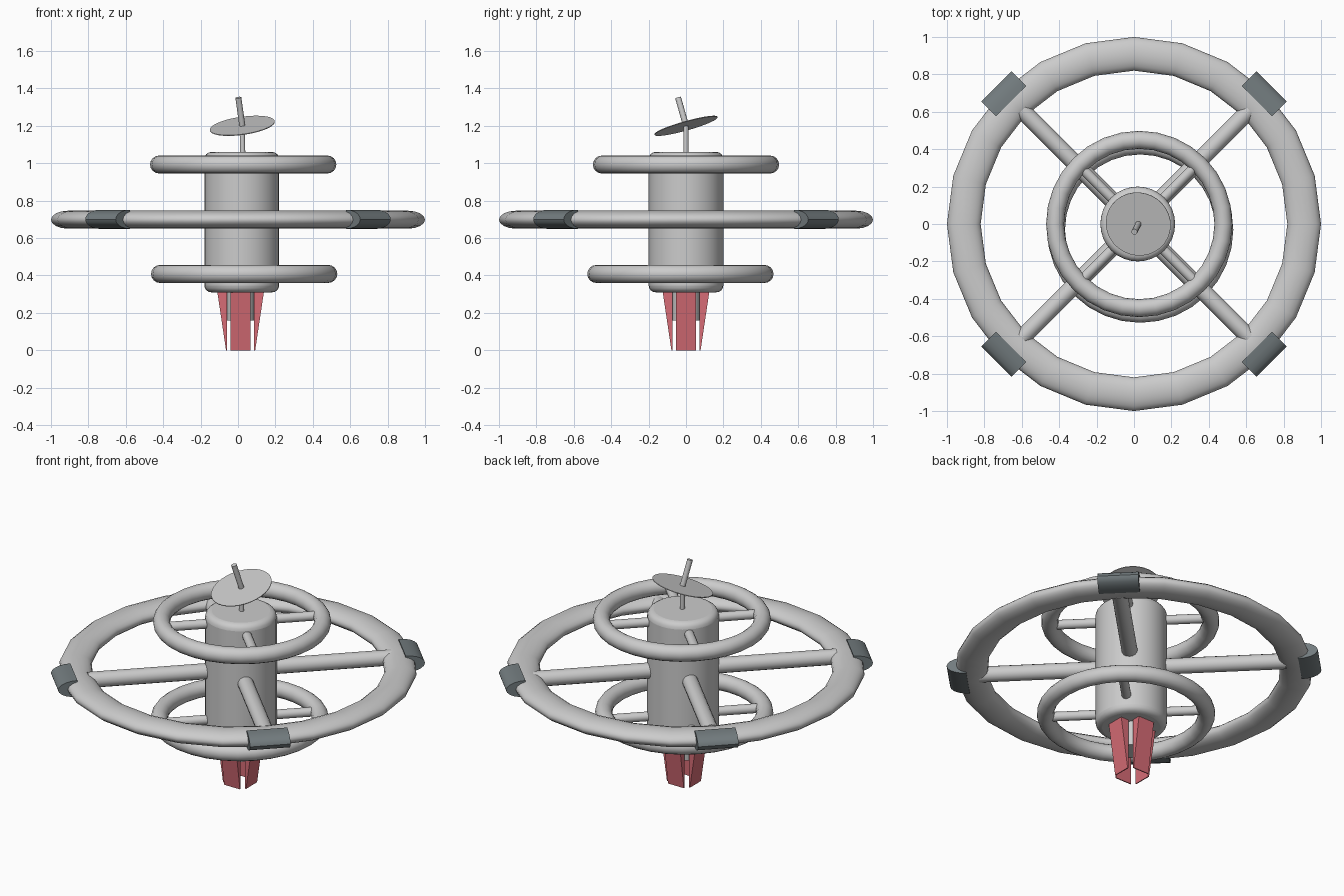
import bpy, bmesh
from math import sin, cos, pi, radians
from mathutils import Vector

if "Cube" in bpy.data.objects:
    bpy.data.objects.remove(bpy.data.objects["Cube"])


def material(name, rgb):
    m = bpy.data.materials.new(name)
    m.diffuse_color = (*rgb, 1)
    m.use_nodes = True
    m.node_tree.nodes["Principled BSDF"].inputs["Base Color"].default_value = m.diffuse_color
    return m


RED = material("red", (0.68, 0.15, 0.18))
DARK = material("dark_grey", (0.17, 0.20, 0.21))


def smooth(ob):
    bpy.ops.object.select_all(action='DESELECT')
    ob.select_set(True)
    bpy.context.view_layer.objects.active = ob
    bpy.ops.object.shade_smooth_by_angle(angle=radians(35))


def finish(name, bm, mat=None, smoothed=True):
    bmesh.ops.recalc_face_normals(bm, faces=bm.faces[:])
    me = bpy.data.meshes.new(name)
    bm.to_mesh(me)
    bm.free()
    ob = bpy.data.objects.new(name, me)
    bpy.context.collection.objects.link(ob)
    if mat:
        me.materials.append(mat)
    if smoothed:
        smooth(ob)
    return ob


def rod(name, a, b, r, sides=16):
    a, b = Vector(a), Vector(b)
    bpy.ops.mesh.primitive_cylinder_add(vertices=sides, radius=r, depth=(b - a).length,
                                        location=(a + b) / 2)
    ob = bpy.context.object
    ob.name = name
    ob.rotation_euler = (b - a).to_track_quat('Z', 'Y').to_euler()
    smooth(ob)
    return ob


def ring(name, centre, major, half_w, half_h, segs):
    bpy.ops.mesh.primitive_torus_add(major_radius=major, minor_radius=half_w,
                                     major_segments=segs, minor_segments=16, location=centre)
    ob = bpy.context.object
    ob.name = name
    ob.scale.z = half_h / half_w
    smooth(ob)


def spokes(name, centre, length, r):
    c = Vector(centre)
    for i in range(4):
        a = pi / 4 + i * pi / 2
        d = Vector((cos(a), sin(a), 0))
        rod(f"{name}_{i + 1}", c + d * 0.1, c + d * length, r)


def prism(name, profile, width, centre, angle, mat, smoothed):
    """Extrude a (radial, z) profile sideways, then turn it about the centre."""
    bm = bmesh.new()
    face = bm.faces.new([bm.verts.new((r, -width / 2, z)) for r, z in profile])
    new = bmesh.ops.extrude_face_region(bm, geom=[face])["geom"]
    bmesh.ops.translate(bm, vec=(0, width, 0),
                        verts=[v for v in new if isinstance(v, bmesh.types.BMVert)])
    ob = finish(name, bm, mat, smoothed)
    ob.location = centre
    ob.rotation_euler.z = angle


# Central hub with rounded ends
hub = rod("hub", (0.02, 0, 0.31), (0.02, 0, 1.06), 0.2, 32)
bev = hub.modifiers.new("rounded_ends", 'BEVEL')
bev.width = 0.037
bev.segments = 4
bev.limit_method = 'ANGLE'
bev.angle_limit = radians(60)

# Large flattened ring with thick spokes
ring("outer_ring", (0, 0, 0.698), 0.91, 0.09, 0.048, 24)
spokes("outer_spoke", (0.01, 0, 0.698), 0.86, 0.045)

# Two smaller rings, slightly offset
for label, c in (("upper", (0.028, 0, 0.993)), ("lower", (0.033, -0.03, 0.408))):
    ring(label + "_ring", c, 0.45, 0.048, 0.048, 32)
    spokes(label + "_spoke", (0.02, c[1] / 2, c[2]), 0.45, 0.027)

# Dark rounded docking pads on the outer ring
arc = [(0.93 + 0.11 * sin(pi * k / 10), 0.7 - 0.051 * cos(pi * k / 10)) for k in range(11)]
for i in range(4):
    prism(f"docking_pad_{i + 1}", arc, 0.23, (0, 0, 0), pi / 4 + i * pi / 2, DARK, True)

# Core below the hub and red wedge fins
rod("lower_core", (0.014, 0, 0.16), (0.014, 0, 0.33), 0.075, 20)
wedge = [(0.072, 0.315), (0.125, 0.315), (0.078, 0), (0.072, 0)]
for i in range(4):
    prism(f"fin_{i + 1}", wedge, 0.108, (0.014, 0, 0), i * pi / 2, RED, False)

# Antenna mast, tilted dish and feed rod
joint = Vector((0.023, 0, 1.2))
tilt = Vector((-0.14, -0.28, 1)).normalized()
rod("antenna_mast", (0.025, 0, 1.05), joint, 0.014, 12)
rod("antenna_feed", joint, joint + tilt * 0.158, 0.016, 12)
rod("antenna_dish", joint - tilt * 0.002, joint + tilt * 0.002, 0.175, 32)
